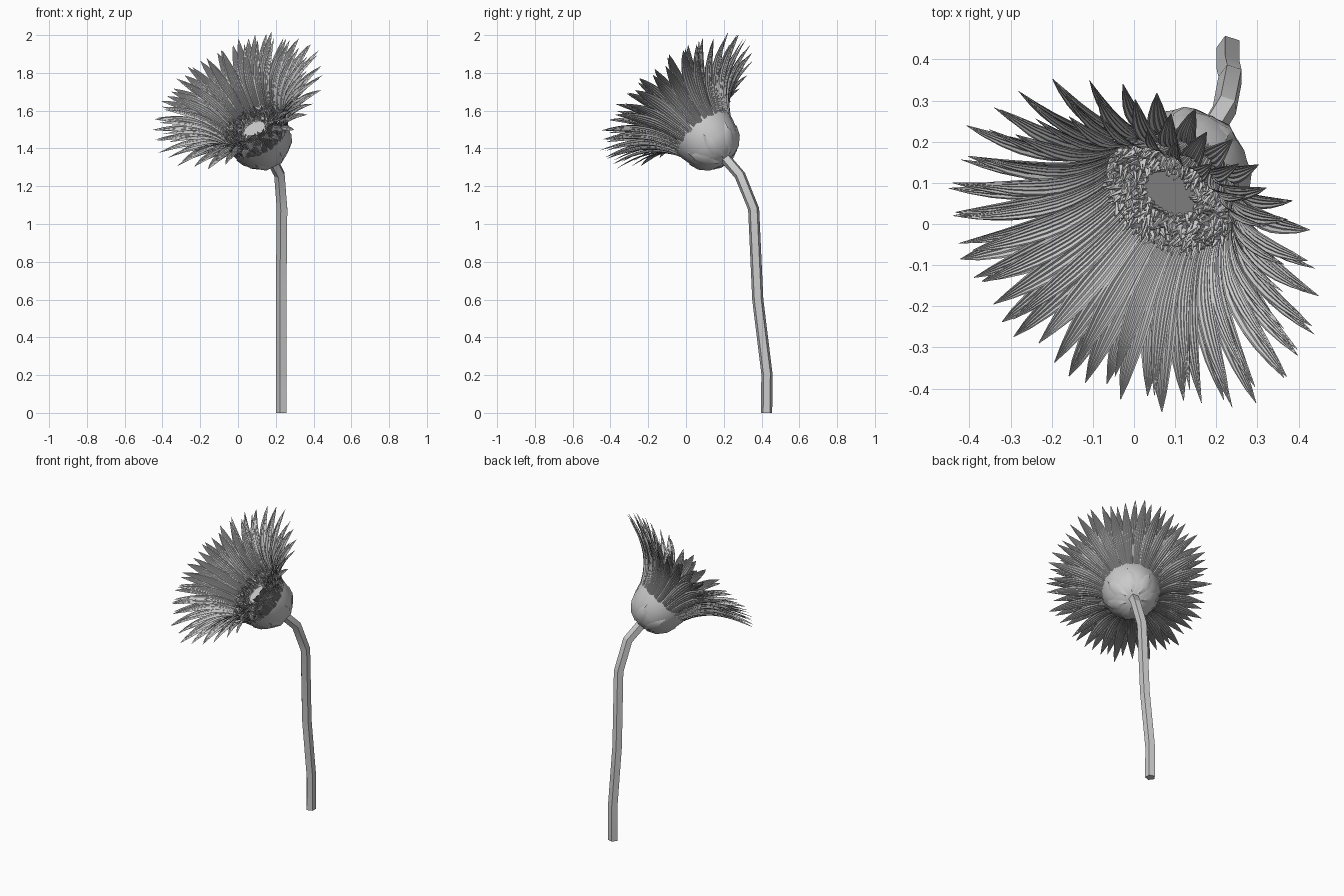
import bpy, bmesh, random
from math import sin, cos, pi, tau, radians
from mathutils import Vector, Matrix

random.seed(4)
if "Cube" in bpy.data.objects:
    bpy.data.objects.remove(bpy.data.objects["Cube"])

grey = bpy.data.materials.new("plain grey")
grey.use_nodes = True
grey.diffuse_color = (0.6, 0.6, 0.6, 1)
grey.node_tree.nodes["Principled BSDF"].inputs["Base Color"].default_value = (0.6, 0.6, 0.6, 1)

# The flower head is built around its own z axis, then tilted
AXIS = Vector((-0.40, -0.58, 0.70)).normalized()
HEAD = Matrix.Translation((0.12, 0.12, 1.445)) @ AXIS.to_track_quat("Z", "Y").to_matrix().to_4x4()


def finish(name, bm, matrix=HEAD, angle=None):
    mesh = bpy.data.meshes.new(name)
    bm.to_mesh(mesh)
    bm.free()
    mesh.materials.append(grey)
    obj = bpy.data.objects.new(name, mesh)
    bpy.context.collection.objects.link(obj)
    obj.matrix_world = matrix
    if angle:
        bpy.ops.object.select_all(action="DESELECT")
        obj.select_set(True)
        bpy.context.view_layer.objects.active = obj
        bpy.ops.object.shade_smooth_by_angle(angle=radians(angle))


def skin(bm, rows, closed=False):
    """Join rows of points with quads."""
    rows = [[bm.verts.new(p) for p in row] for row in rows]
    for low, high in zip(rows, rows[1:]):
        n = len(low)
        for i in range(n if closed else n - 1):
            j = (i + 1) % n
            bm.faces.new((low[i], low[j], high[j], high[i]))
    return rows


def ring(radius, z, sides, start=0):
    return [Vector((radius * cos(start + tau * i / sides), radius * sin(start + tau * i / sides), z))
            for i in range(sides)]


def along(points, t):
    """Smooth point on a profile, t from 0 to 1."""
    s = t * (len(points) - 1)
    i = min(int(s), len(points) - 2)
    f = s - i
    p = [Vector(points[max(0, min(k, len(points) - 1))]) for k in range(i - 1, i + 3)]
    return 0.5 * (2 * p[1] + f * (p[2] - p[0]) + f * f * (2 * p[0] - 5 * p[1] + 4 * p[2] - p[3])
                  + f ** 3 * (3 * p[1] - p[0] - 3 * p[2] + p[3]))


# Stem: a bent five-sided rod
path = [Vector(p) for p in ((0.231, 0.427, 0), (0.231, 0.428, 0.21), (0.231, 0.38, 0.6),
                            (0.236, 0.358, 1.08), (0.222, 0.285, 1.26), (0.165, 0.19, 1.37))]
bm = bmesh.new()
rows = []
for k, p in enumerate(path):
    way = path[min(k + 1, len(path) - 1)] - path[max(k - 1, 0)]
    turn = Vector((0, 0, 1)).rotation_difference(way) if k else Matrix.Identity(3)
    rows.append([p + turn @ q for q in ring(0.031, 0, 5, pi / 5)])
rows = skin(bm, rows, closed=True)
bm.faces.new(rows[0][::-1])
bm.faces.new(rows[-1])
finish("stem", bm, Matrix.Identity(4), 20)

# Calyx: a rounded cup that widens to its rim, closed by the flat flower centre
CUP = ((0.045, -0.15), (0.10, -0.125), (0.143, -0.075), (0.162, -0.02), (0.174, 0.03), (0.178, 0.075))
bm = bmesh.new()
rows = skin(bm, [ring(r, h, 14) for r, h in CUP], closed=True)
bm.faces.new(rows[0][::-1])
bm.faces.new(rows[-1])
finish("calyx", bm, angle=28)

# Bracts: pointed scales lying on the base of the calyx
bm = bmesh.new()
for i in range(7):
    turn = Matrix.Rotation(tau * (i + 0.5) / 7, 3, "Z")
    rows = []
    for t, width in ((0, 0.015), (0.2, 0.035), (0.4, 0.03), (0.6, 0.002)):
        r, h = along(CUP, t)
        rows.append([turn @ Vector((r + out, side * width, h - out))
                     for side, out in ((-1, -0.004), (0, 0.004), (1, -0.004))])
    skin(bm, rows)
finish("bracts", bm, angle=40)


# Petals: ridged, pointed strips flaring outward in three whorls
def petal(bm, angle, profile, reach, width, twist):
    turn = Matrix.Rotation(angle, 3, "Z")
    rows = []
    steps, ribs = 10, 10
    for k in range(steps + 1):
        t = k / steps
        r, h = along(profile, t * reach)
        half = width * (0.55 + 0.45 * min(1, t / 0.5))
        if t > 0.6:
            half *= max(0.03, 1 - ((t - 0.6) / 0.4) ** 1.8)
        row = []
        for j in range(ribs + 1):
            u = 2 * j / ribs - 1
            ridge = (0.003 if j % 2 else 0) * min(1, half / width)
            lift = 0.25 * half * u * u + ridge + twist * u * half * t
            row.append(turn @ Vector((r - lift * 0.5, u * half, h + lift)))
        rows.append(row)
    skin(bm, rows)


whorls = {
    "outer_petals": (((0.170, 0.03), (0.212, 0.105), (0.285, 0.182), (0.39, 0.245), (0.508, 0.29)), 30, 0.031),
    "middle_petals": (((0.168, 0.045), (0.20, 0.12), (0.265, 0.20), (0.37, 0.268), (0.49, 0.32)), 30, 0.029),
    "inner_petals": (((0.165, 0.06), (0.188, 0.125), (0.245, 0.208), (0.335, 0.28), (0.435, 0.34)), 26, 0.025),
}
for k, (name, (profile, count, width)) in enumerate(whorls.items()):
    bm = bmesh.new()
    for i in range(count):
        angle = tau * (i + 0.5 * k + random.uniform(-0.15, 0.15)) / count
        petal(bm, angle, profile, random.uniform(0.91, 1.0), width * random.uniform(0.9, 1.1),
              random.uniform(-0.3, 0.3))
    finish(name, bm, angle=25)

# Florets: a dense crown of tiny spikes around the bare centre
bm = bmesh.new()
for k in range(8):
    r = 0.07 + 0.0135 * k
    count = int(34 + 7 * k)
    for i in range(count):
        angle = tau * (i + random.uniform(-0.4, 0.4)) / count
        lean = Matrix.Rotation(random.uniform(-0.6, 0.6), 4, "Y") @ Matrix.Rotation(random.uniform(-0.6, 0.6), 4, "X")
        tall = (0.026 + 0.018 * sin(pi * k / 8)) * random.uniform(0.8, 1.25)
        place = (Matrix.Rotation(angle, 4, "Z") @ Matrix.Translation((r, 0, 0.07)) @ lean
                 @ Matrix.Translation((0, 0, tall / 2)))
        bmesh.ops.create_cone(bm, cap_ends=True, segments=4, radius1=0.008, radius2=0.002,
                              depth=tall, matrix=place)
finish("florets", bm)
